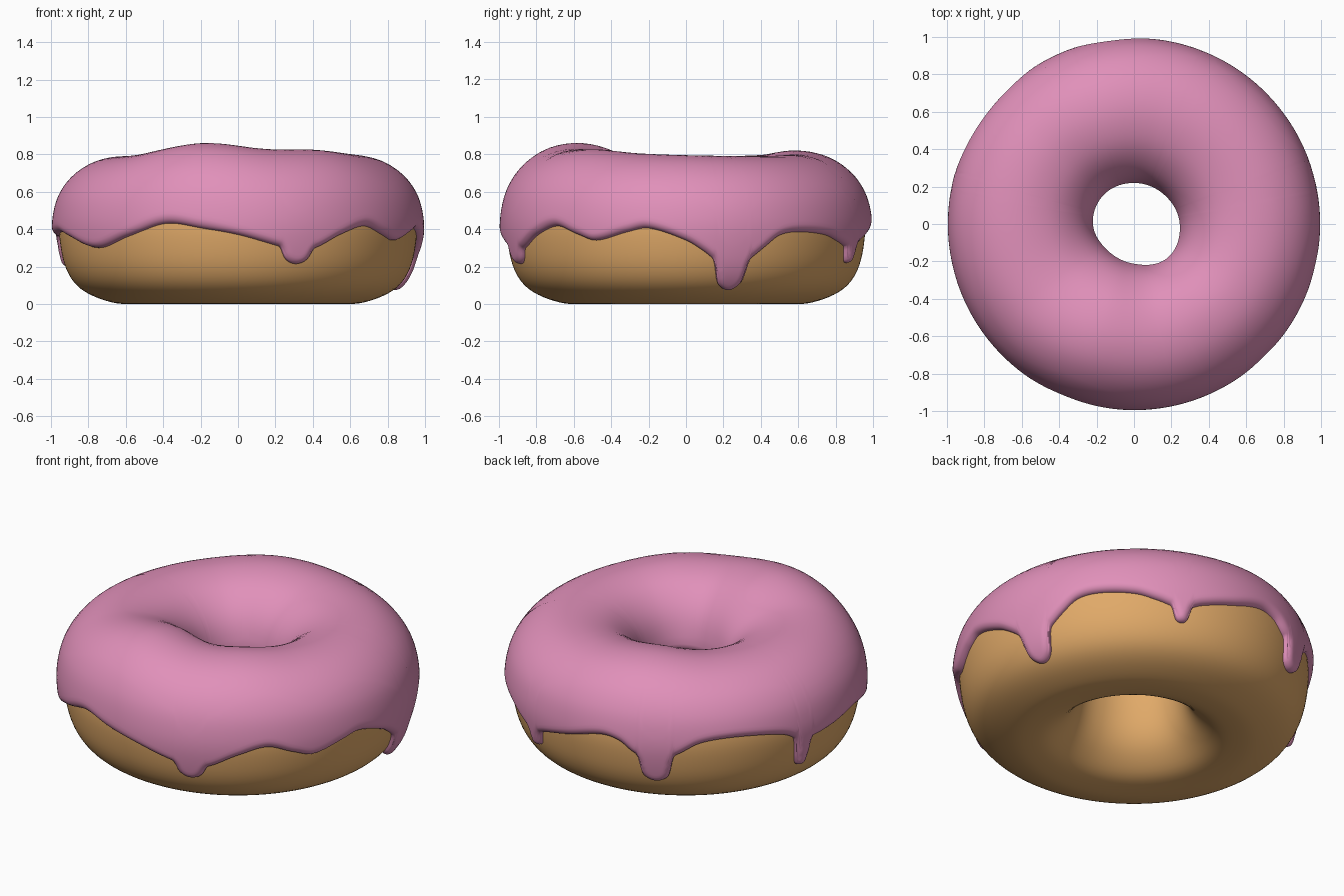
import bpy, bmesh, math
from mathutils import Vector

if "Cube" in bpy.data.objects:
    bpy.data.objects.remove(bpy.data.objects["Cube"])

N = 720            # steps round the ring
THICK = 0.038      # icing thickness
ROUND = 0.04       # width of the rounded icing edge


def material(name, rgb):
    m = bpy.data.materials.new(name)
    m.diffuse_color = (*rgb, 1)
    m.use_nodes = True
    m.node_tree.nodes["Principled BSDF"].inputs["Base Color"].default_value = m.diffuse_color
    return m


def hermite(a, b, ma, mb, t):
    return ((2*t**3 - 3*t**2 + 1)*a + (t**3 - 2*t**2 + t)*ma
            + (3*t**2 - 2*t**3)*b + (t**3 - t**2)*mb)


def periodic(points):
    """Smooth closed function of an angle in degrees."""
    p = sorted(points)
    p = [(a - 360, v) for a, v in p[-2:]] + p + [(a + 360, v) for a, v in p[:2]]

    def f(a):
        a %= 360
        i = max(k for k in range(1, len(p) - 2) if p[k][0] <= a)
        h = p[i+1][0] - p[i][0]
        slope = lambda k: (p[k+1][1] - p[k-1][1]) / (p[k+1][0] - p[k-1][0])
        return hermite(p[i][1], p[i+1][1], slope(i)*h, slope(i+1)*h, (a - p[i][0]) / h)
    return f


# Cross-section of the dough ring (radius, height), from the base outwards
section = [Vector(v) for v in [
    (.58, 0), (.68, .01), (.80, .055), (.88, .12), (.93, .22), (.955, .36), (.952, .47),
    (.92, .575), (.85, .665), (.74, .73), (.60, .752), (.46, .725), (.36, .66),
    (.295, .57), (.265, .45), (.27, .33), (.30, .20), (.36, .10), (.46, .02)]]
n = len(section)
dense = []
for i in range(n):
    a, b, c, d = (section[(i + k) % n] for k in (-1, 0, 1, 2))
    dense += [hermite(b, c, (c - a)/2, (d - b)/2, t/16) for t in range(16)]
dense.append(dense[0].copy())
arc = [0]
for a, b in zip(dense, dense[1:]):
    arc.append(arc[-1] + (b - a).length)
crest = 10 * 16

# Even resampling by arc length
STEPS = 600
STEP = arc[-1] / STEPS
even, k = [], 0
for i in range(STEPS):
    while arc[k+1] < i * STEP:
        k += 1
    even.append(dense[k].lerp(dense[k+1], (i*STEP - arc[k]) / (arc[k+1] - arc[k])))


def at(s):
    i = int(s / STEP)
    return even[i % STEPS].lerp(even[(i+1) % STEPS], s/STEP - i)


def outer_arc(z):
    """Arc length on the outside wall at height z."""
    k = next(i for i in range(16, crest) if dense[i+1].y >= z)
    return arc[k] + (arc[k+1] - arc[k]) * (z - dense[k].y) / (dense[k+1].y - dense[k].y)


inner_edge = next(arc[i] for i in range(crest, len(dense)) if dense[i].y < .43)

# Uneven top height and hole radius round the ring
top = periodic([(0, .795), (40, .79), (75, .80), (107, .82), (140, .795), (180, .79),
                (215, .80), (252, .86), (285, .828), (310, .825), (335, .805)])
hole = periodic([(0, .24), (45, .22), (90, .215), (135, .22), (180, .215),
                 (225, .195), (270, .208), (315, .25)])
# Lower edge of the icing, and the drips: angle, tip height, half width
edge = periodic([
    (0, .34), (6, .28), (10, .23), (15, .20), (20, .23), (25.6, .30), (31, .365), (38, .385),
    (50.6, .37), (58, .335), (66, .30), (73, .34), (84, .39), (96, .44), (103, .425),
    (108, .37), (115, .32), (123, .385), (129.5, .44), (139, .46), (150, .45), (159, .42),
    (166, .36), (172, .36), (180, .37), (193, .385), (202, .36), (219, .30), (232, .36),
    (246, .425), (258, .405), (270, .37), (283, .31), (289, .285), (295.6, .30),
    (304.5, .37), (314.5, .415), (323.5, .37), (330, .34), (341, .385), (348, .405)])
drips = [(14.9, .085, .088), (66, .22, .05), (115, .205, .092), (166.5, .20, .048),
         (289.3, .215, .088)]


def icing_height(deg):
    z = edge(deg)
    for a, tip, hw in drips:
        u = math.radians(deg - a) * .96 / hw
        if abs(u) < 1:
            z = min(z, tip + hw * (1 - math.sqrt(1 - u*u)))
    return z


def place(p, deg, shape):
    """Put a section point on the ring, with its uneven height and hole."""
    r, z = p.x, max(p.y, 0)
    height, opening = shape
    if z > .4:
        z = .4 + (z - .4) * (height - .4) / .39
    w = min(max((.6 - r) / .35, 0), 1)
    r += (opening - .225) * w
    a = math.radians(deg)
    return (r * math.cos(a), r * math.sin(a), z)


def grid_object(name, columns, closed, mat):
    """Join rings of points into one smooth surface."""
    bm = bmesh.new()
    cols = [[bm.verts.new(p) for p in c] for c in columns]
    rows = len(cols[0])
    for i, c in enumerate(cols):
        d = cols[(i + 1) % len(cols)]
        for j in range(rows if closed else rows - 1):
            k = (j + 1) % rows
            bm.faces.new((c[j], d[j], d[k], c[k]))
    bmesh.ops.recalc_face_normals(bm, faces=bm.faces)
    for f in bm.faces:
        f.smooth = True
    mesh = bpy.data.meshes.new(name)
    bm.to_mesh(mesh)
    bm.free()
    mesh.materials.append(mat)
    ob = bpy.data.objects.new(name, mesh)
    bpy.context.collection.objects.link(ob)
    return ob


# Dough ring
columns = []
for i in range(180):
    deg = i * 2
    shape = (top(deg), hole(deg))
    columns.append([place(even[j], deg, shape) for j in range(0, STEPS, 8)])
grid_object("dough", columns, True, material("golden dough", (.75, .40, .14)))

# Icing shell with a wavy, dripping, rounded edge
heights = [icing_height(i * 360 / N) for i in range(N)]
for _ in range(2):
    heights = [(heights[i-1] + 2*heights[i] + heights[(i+1) % N]) / 4 for i in range(N)]
starts = [outer_arc(z) for z in heights]
near = [ROUND * (1 - math.cos(k * math.pi / 12)) for k in range(6)]
near += [.04 + .016 * k for k in range(14)]
gap = 2 * math.pi * .95 / N

columns = []
for i in range(N):
    deg = i * 360 / N
    shape = (top(deg), hole(deg))
    s0 = starts[i]
    path = [s0 + d for d in near]
    last, end = path[-1] + .02, inner_edge - ROUND
    path += [last + (end - last) * k / 23 for k in range(24)]
    path += [inner_edge - ROUND * (1 - math.cos(k * math.pi / 12)) for k in range(5, -1, -1)]
    column = []
    for j, s in enumerate(path):
        # distance to the nearest point beyond the icing edge
        d = min(s - s0, inner_edge - s)
        if j < len(near):
            for m in range(-6, 7):
                d = min(d, math.hypot(m * gap, max(0, s - starts[(i + m) % N])))
        q = 1 - min(max(d, 0) / ROUND, 1)
        t = THICK * math.sqrt(1 - q*q) - .003 * q
        tan = (at(s + .012) - at(s - .012)).normalized()
        column.append(place(at(s) + Vector((tan.y, -tan.x)) * t, deg, shape))
    columns.append(column)
grid_object("icing", columns, False, material("pink icing", (.75, .28, .49)))
